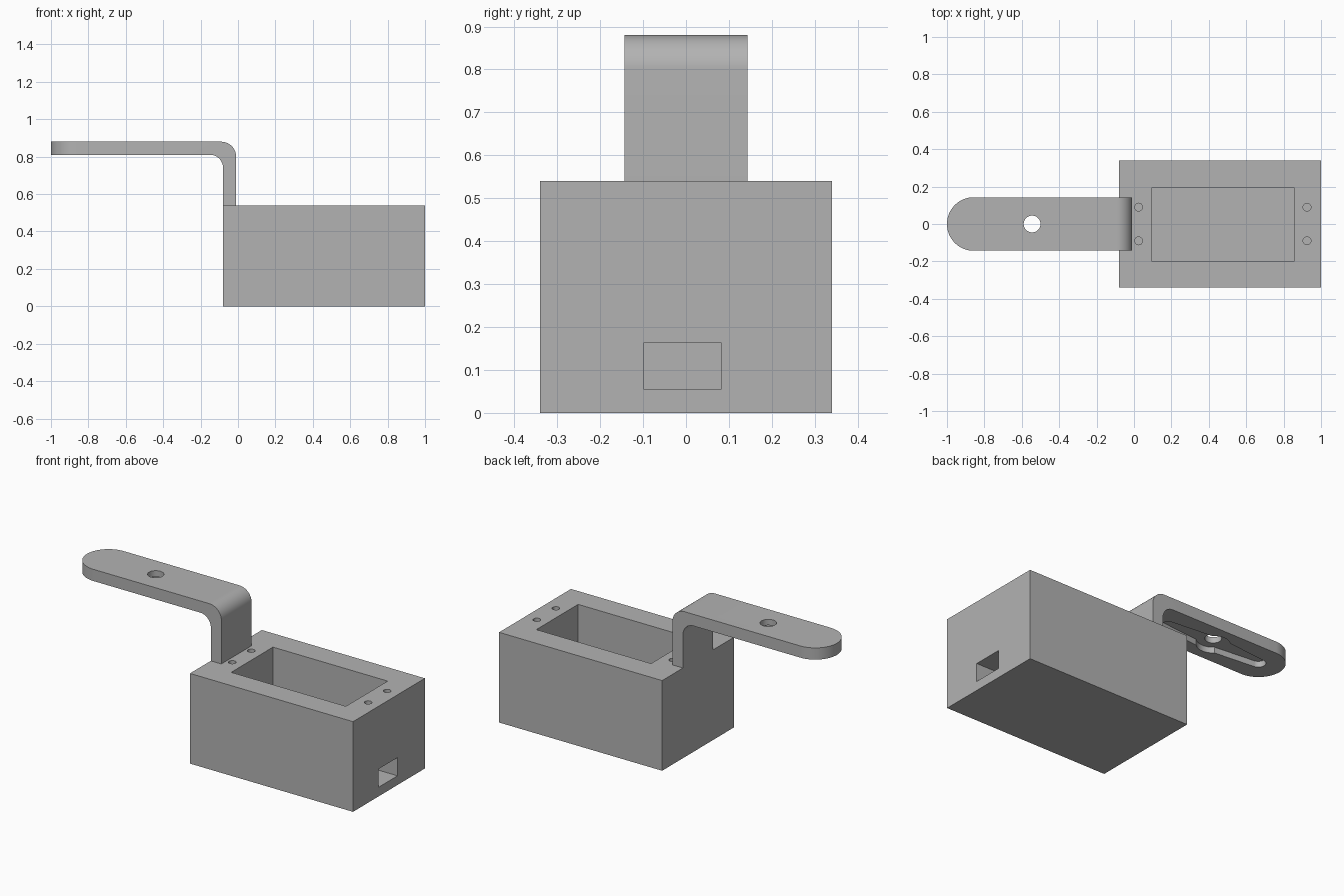
import bpy, bmesh, math
from mathutils import Vector
from mathutils.geometry import convex_hull_2d

cube = bpy.data.objects.get("Cube")
if cube:
    bpy.data.objects.remove(cube, do_unlink=True)

grey = bpy.data.materials.new("plain grey")
grey.use_nodes = True
grey.diffuse_color = (0.45, 0.45, 0.45, 1)
grey.node_tree.nodes["Principled BSDF"].inputs["Base Color"].default_value = (0.45, 0.45, 0.45, 1)


def arc(cx, cy, r, start=0, end=360, steps=48):
    """Points along an arc, angles in degrees."""
    angles = [math.radians(start + (end - start) * i / steps) for i in range(steps + 1)]
    if abs(end - start) == 360:
        angles.pop()
    return [(cx + r * math.cos(a), cy + r * math.sin(a)) for a in angles]


def hull(points):
    return [points[i] for i in convex_hull_2d([Vector(p) for p in points])]


def rect(x0, x1, y0, y1):
    return [(x0, y0), (x1, y0), (x1, y1), (x0, y1)]


def prism(name, outline, lo, hi, axis="z"):
    """Extrude an outline along an axis from lo to hi."""
    place = {"x": lambda a, b: (lo, a, b),
             "y": lambda a, b: (a, lo, b),
             "z": lambda a, b: (a, b, lo)}[axis]
    bm = bmesh.new()
    face = bm.faces.new([bm.verts.new(place(a, b)) for a, b in outline])
    grown = bmesh.ops.extrude_face_region(bm, geom=[face])["geom"]
    shift = Vector([hi - lo if k == axis else 0 for k in "xyz"])
    bmesh.ops.translate(bm, vec=shift, verts=[v for v in grown if isinstance(v, bmesh.types.BMVert)])
    bmesh.ops.recalc_face_normals(bm, faces=bm.faces)
    mesh = bpy.data.meshes.new(name)
    bm.to_mesh(mesh)
    bm.free()
    mesh.materials.append(grey)
    obj = bpy.data.objects.new(name, mesh)
    bpy.context.collection.objects.link(obj)
    return obj


def carve(target, cutter, operation="DIFFERENCE"):
    """Apply a boolean and discard the cutter."""
    cutter.hide_render = True
    mod = target.modifiers.new("cut", "BOOLEAN")
    mod.operation, mod.solver, mod.object = operation, "EXACT", cutter
    bpy.context.view_layer.objects.active = target
    bpy.ops.object.modifier_apply(modifier=mod.name)
    bpy.data.objects.remove(cutter, do_unlink=True)


# Housing: block with an open pocket, a cable slot and four screw holes
BOX_TOP, FLOOR = 0.54, 0.055
housing = prism("housing", rect(-0.08, 1.0, -0.34, 0.34), 0, BOX_TOP)
carve(housing, prism("pocket_cutter", rect(0.095, 0.855, -0.2, 0.195), FLOOR, 0.7))
carve(housing, prism("slot_cutter", rect(-0.098, 0.081, FLOOR, 0.164), 0.8, 1.1, "x"))
for x in (0.025, 0.925):
    for y in (-0.09, 0.09):
        carve(housing, prism("screw_cutter", arc(x, y, 0.021, steps=24), 0.36, 0.7))

# Arm: bent strip, trimmed in plan to a rounded tip
TOP, UNDER, HALF = 0.88, 0.81, 0.143
profile = [(-0.08, BOX_TOP), (-0.01, BOX_TOP)]
profile += arc(-0.09, TOP - 0.08, 0.08, 0, 90, 16)
profile += [(-1.1, TOP), (-1.1, UNDER)]
profile += arc(-0.15, UNDER - 0.07, 0.07, 90, 0, 16)
arm = prism("arm", profile, -0.3, 0.3, "y")
plan = hull(arc(HALF - 1, 0, HALF, steps=64) + [(0.1, -HALF), (0.1, HALF)])
carve(arm, prism("plan_cutter", plan, 0.3, 1.1), "INTERSECT")

# Underside recess: round hub with two tapered wings, plus a through hole
HUB = -0.545
DEPTH = UNDER + 0.035
wings = hull(arc(HUB, 0, 0.07) + arc(HUB - 0.31, 0, 0.04) + arc(HUB + 0.31, 0, 0.04))
carve(arm, prism("wing_cutter", wings, 0.7, DEPTH))
carve(arm, prism("hub_cutter", arc(HUB, 0, 0.09), 0.7, DEPTH))
carve(arm, prism("hole_cutter", arc(HUB, 0, 0.045), 0.6, 1.0))

# Smooth the curved walls, keep the corners crisp
for obj in (housing, arm):
    bpy.ops.object.select_all(action="DESELECT")
    obj.select_set(True)
    bpy.context.view_layer.objects.active = obj
    bpy.ops.object.shade_smooth_by_angle(angle=math.radians(30))
